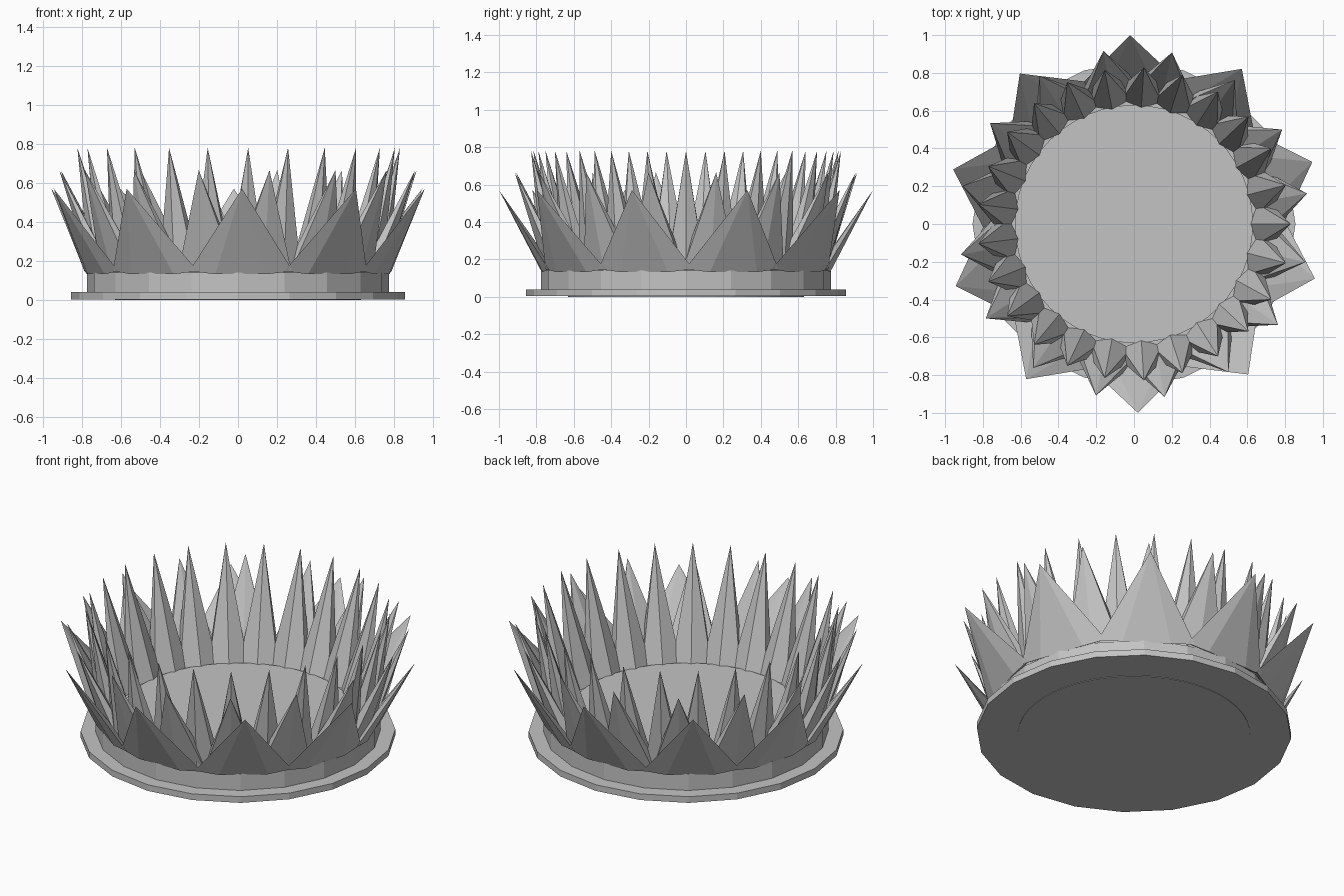
import bpy, bmesh, math
from mathutils import Vector

cube = bpy.data.objects.get("Cube")
if cube:
    bpy.data.objects.remove(cube, do_unlink=True)

grey = bpy.data.materials.new("stone_grey")
grey.use_nodes = True
GREY = (0.55, 0.55, 0.55, 1)
grey.diffuse_color = GREY
grey.node_tree.nodes["Principled BSDF"].inputs["Base Color"].default_value = GREY


def finish(name, bm):
    bmesh.ops.recalc_face_normals(bm, faces=bm.faces)
    mesh = bpy.data.meshes.new(name)
    bm.to_mesh(mesh)
    bm.free()
    mesh.materials.append(grey)
    obj = bpy.data.objects.new(name, mesh)
    bpy.context.collection.objects.link(obj)
    return obj


def drum(name, radius, bottom, top, sides):
    """Flat-sided disc with a vertex on the +x axis."""
    bm = bmesh.new()
    ring = [bm.verts.new((radius * math.cos(math.tau * i / sides),
                          radius * math.sin(math.tau * i / sides), bottom))
            for i in range(sides)]
    face = bm.faces.new(ring)
    # Keep the lower face so the disc stays closed
    raised = bmesh.ops.extrude_face_region(bm, geom=[face], use_keep_orig=True)["geom"]
    for v in raised:
        if isinstance(v, bmesh.types.BMVert):
            v.co.z = top
    return finish(name, bm)


def spike_ring(name, count, start, base, tip, wide, thick, turn):
    """Ring of leaning six-sided spikes; base and tip are (radius, height)."""
    bm = bmesh.new()
    axis = Vector((tip[0] - base[0], tip[1] - base[1])).normalized()
    up = Vector((0, 0, 1))
    for k in range(count):
        angle = math.radians(start) + math.tau * k / count
        out = Vector((math.cos(angle), math.sin(angle), 0))
        side = Vector((-out.y, out.x, 0))
        across = out * axis.y - up * axis.x
        centre = out * base[0] + up * base[1]
        apex = bm.verts.new(out * tip[0] + up * tip[1])
        foot = []
        for i in range(6):
            a = math.radians(turn + 60 * i)
            foot.append(bm.verts.new(centre + across * thick * math.cos(a)
                                     + side * wide * math.sin(a)))
        bm.faces.new(foot)
        for i in range(6):
            bm.faces.new((foot[i], foot[(i + 1) % 6], apex))
    return finish(name, bm)


# Round base
drum("base_plate", 0.855, 0.003, 0.04, 20)
drum("base_ring", 0.775, 0.03, 0.14, 20)
drum("inner_floor", 0.63, 0.0, 0.15, 48)

# Three rings of spikes, growing taller towards the middle
spike_ring("outer_spikes", 10, 19.2, (0.742, 0.148), (1.0, 0.57), 0.265, 0.036, 30)
spike_ring("middle_spikes", 16, 10, (0.71, 0.145), (0.93, 0.665), 0.175, 0.055, 0)
spike_ring("inner_spikes", 25, 0, (0.69, 0.13), (0.83, 0.78), 0.122, 0.075, 0)
